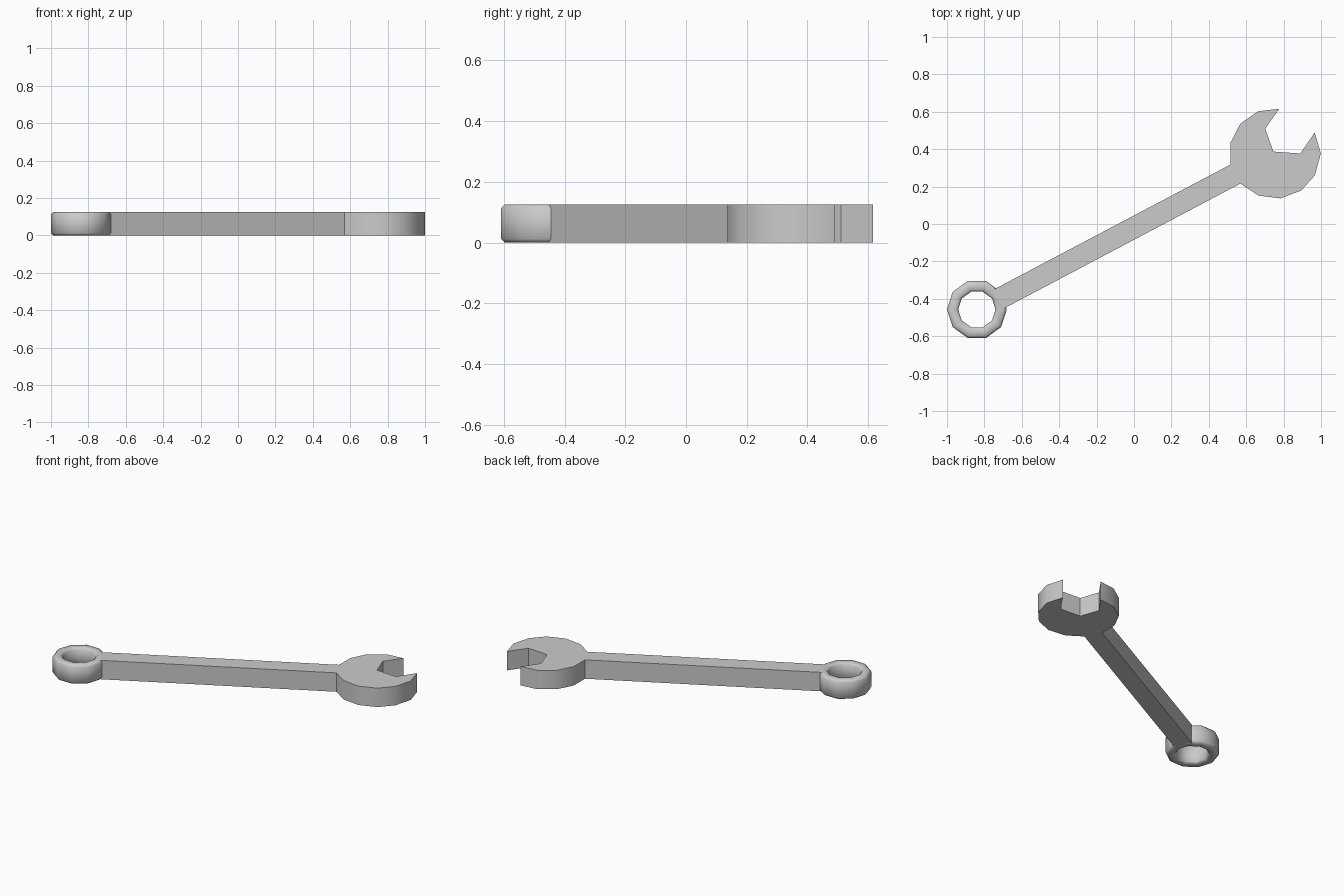
import bpy, bmesh
from math import cos, sin, pi, radians

if "Cube" in bpy.data.objects:
    bpy.data.objects.remove(bpy.data.objects["Cube"])

H = 0.125  # thickness of the whole tool


def make_object(name, bm, angle):
    bmesh.ops.recalc_face_normals(bm, faces=bm.faces)
    me = bpy.data.meshes.new(name)
    bm.to_mesh(me)
    bm.free()
    ob = bpy.data.objects.new(name, me)
    bpy.context.collection.objects.link(ob)
    bpy.ops.object.select_all(action='DESELECT')
    ob.select_set(True)
    bpy.context.view_layer.objects.active = ob
    bpy.ops.object.shade_smooth_by_angle(angle=radians(angle))
    return ob


# Handle and open jaw: one outline, extruded upward
outline = [
    (-0.757, -0.354), (0.516, 0.318),                                # handle, upper edge
    (0.516, 0.435), (0.569, 0.537), (0.665, 0.603), (0.777, 0.616),  # upper jaw
    (0.702, 0.510), (0.745, 0.387), (0.889, 0.377), (0.966, 0.489),  # opening
    (0.999, 0.377), (0.967, 0.260), (0.894, 0.179), (0.783, 0.137),  # lower jaw
    (0.665, 0.152), (0.569, 0.216), (-0.70, -0.454),                 # handle, lower edge
]
bm = bmesh.new()
face = bm.faces.new([bm.verts.new((x, y, 0)) for x, y in outline])
ext = bmesh.ops.extrude_face_region(bm, geom=[face])
top = [v for v in ext["geom"] if isinstance(v, bmesh.types.BMVert)]
bmesh.ops.translate(bm, verts=top, vec=(0, 0, H))
make_object("handle_and_jaw", bm, 38)

# Ring end: chamfered rectangular section swept around ten sides
CX, CY, SIDES = -0.84, -0.457, 10
R_OUT, R_IN, C = 0.16, 0.10, 0.012
section = [(R_OUT, C), (R_OUT, H - C), (R_OUT - C, H), (R_IN + C, H),
           (R_IN, H - C), (R_IN, C), (R_IN + C, 0), (R_OUT - C, 0)]
bm = bmesh.new()
loops = []
for i in range(SIDES):
    a = 2 * pi * i / SIDES
    loops.append([bm.verts.new((CX + r * cos(a), CY + r * sin(a), z)) for r, z in section])
for i in range(SIDES):
    p, q = loops[i], loops[(i + 1) % SIDES]
    for j in range(len(section)):
        k = (j + 1) % len(section)
        bm.faces.new((p[j], q[j], q[k], p[k]))
make_object("ring_end", bm, 60)
